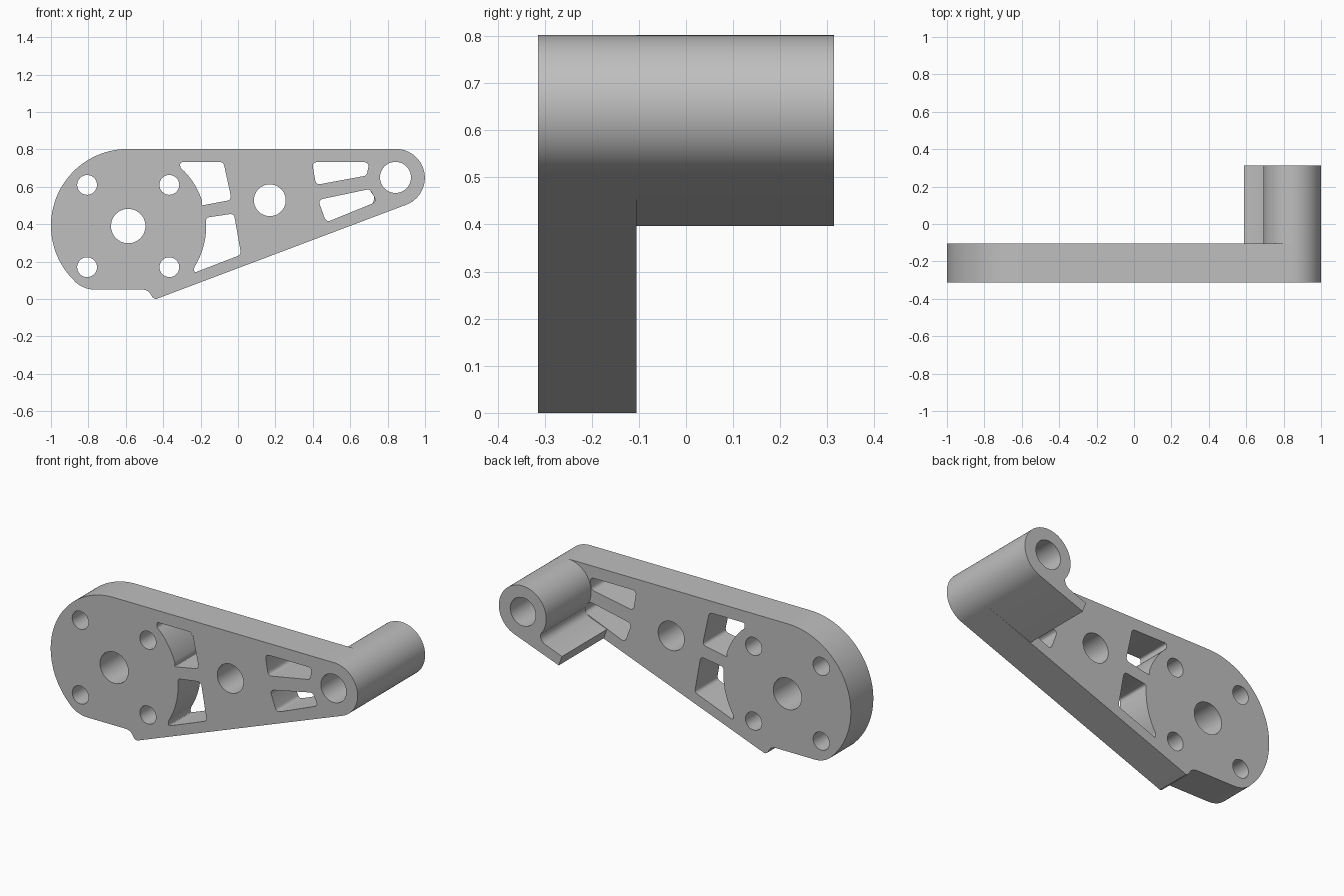
import bpy
import math
from mathutils import Matrix, Vector

cube = bpy.data.objects.get("Cube")
if cube:
    bpy.data.objects.remove(cube, do_unlink=True)

grey = bpy.data.materials.new("plain grey")
grey.use_nodes = True
GREY = (0.52, 0.52, 0.52, 1)
grey.diffuse_color = GREY
grey.node_tree.nodes["Principled BSDF"].inputs["Base Color"].default_value = GREY

FRONT, MID, BACK = -0.314, -0.105, 0.314
HUB, HUB_R = (-0.59, 0.392), 0.41
END, END_R = (0.845, 0.648), 0.154


def arc(centre, r, a0, a1, n=24):
    """Points along an arc, angles in degrees."""
    angles = [math.radians(a0 + (a1 - a0) * i / n) for i in range(n + 1)]
    return [(centre[0] + r * math.cos(a), centre[1] + r * math.sin(a)) for a in angles]


def circle(centre, r, n=48):
    return arc(centre, r, 0, 360, n)[:-1]


def rounded(points, r=0.025, n=5):
    """Round the sharp corners of a closed polygon."""
    out = []
    for i, p in enumerate(points):
        p = Vector(p)
        a = Vector(points[i - 1]) - p
        b = Vector(points[(i + 1) % len(points)]) - p
        if a.angle(b) > math.radians(160):
            out.append(tuple(p))
            continue
        cut = min(r / math.tan(a.angle(b) / 2), a.length * 0.48, b.length * 0.48)
        s, e = p + a.normalized() * cut, p + b.normalized() * cut
        for k in range(n + 1):
            t = k / n
            out.append(tuple(s * (1 - t) ** 2 + p * 2 * t * (1 - t) + e * t * t))
    return out


def extruded(name, loops, y0, y1):
    """Fill an outline with holes and extrude it along y."""
    curve = bpy.data.curves.new(name, "CURVE")
    curve.dimensions = "2D"
    curve.fill_mode = "BOTH"
    curve.extrude = (y1 - y0) / 2
    for loop in loops:
        spline = curve.splines.new("POLY")
        spline.points.add(len(loop) - 1)
        for point, (x, z) in zip(spline.points, loop):
            point.co = (x, z, 0, 1)
        spline.use_cyclic_u = True
    obj = bpy.data.objects.new(name, curve)
    bpy.context.collection.objects.link(obj)
    bpy.ops.object.select_all(action="DESELECT")
    obj.select_set(True)
    bpy.context.view_layer.objects.active = obj
    bpy.ops.object.convert(target="MESH")
    obj = bpy.context.view_layer.objects.active
    obj.name = name
    turn = Matrix.Rotation(math.pi / 2, 4, "X")
    obj.data.transform(Matrix.Translation((0, (y0 + y1) / 2, 0)) @ turn)
    bpy.ops.object.mode_set(mode="EDIT")
    bpy.ops.mesh.select_all(action="SELECT")
    bpy.ops.mesh.remove_doubles(threshold=0.0001)
    bpy.ops.mesh.normals_make_consistent(inside=False)
    bpy.ops.object.mode_set(mode="OBJECT")
    obj.data.materials.clear()
    obj.data.materials.append(grey)
    bpy.ops.object.shade_smooth_by_angle(angle=math.radians(30))
    return obj


# Plate outline: hub arc, filleted flat foot, pointed lip, sloping edge, end arc
outline = arc(HUB, HUB_R, 90, 226, 48)
outline += arc((-0.763, 0.21), 0.16, 228, 270, 12)
outline += arc((-0.51, 0.0), 0.05, 90, 30, 6)
outline += [(-0.456, 0.008), (-0.447, 0.002), (-0.437, 0.0), (-0.427, 0.004)]
outline += arc(END, END_R, -69.3, 90, 36)

# Round holes
holes = [circle((x, z), 0.053, 32) for x in (-0.807, -0.367) for z in (0.17, 0.61)]
holes += [circle((-0.587, 0.39), 0.092), circle((0.17, 0.528), 0.085)]
end_hole = circle((0.842, 0.65), 0.083)

# Lightening slots, two of them following the hub
slots = [
    [(-0.31, 0.732), (-0.078, 0.732), (-0.034, 0.53), (-0.195, 0.5)]
    + arc(HUB, 0.42, 18, 44, 8) + [(-0.308, 0.7)],
    [(-0.17, 0.435), (-0.022, 0.457), (0.017, 0.237), (-0.235, 0.14)]
    + arc(HUB, 0.42, -32, 2, 10),
    [(0.396, 0.732), (0.702, 0.732), (0.688, 0.66), (0.417, 0.61)],
    [(0.428, 0.53), (0.705, 0.588), (0.742, 0.52), (0.472, 0.41)],
]
extruded("arm_plate", [outline, *holes, end_hole, *map(rounded, slots)], FRONT, MID)

# Rear boss with its flat rib along the sloping edge
boss = arc(END, END_R, -69.3, 220, 60)
boss += [(0.728, 0.532), (0.721, 0.514), (0.705, 0.499), (0.588, 0.455), (0.609, 0.397)]
extruded("end_boss", [boss, end_hole], MID, BACK)
